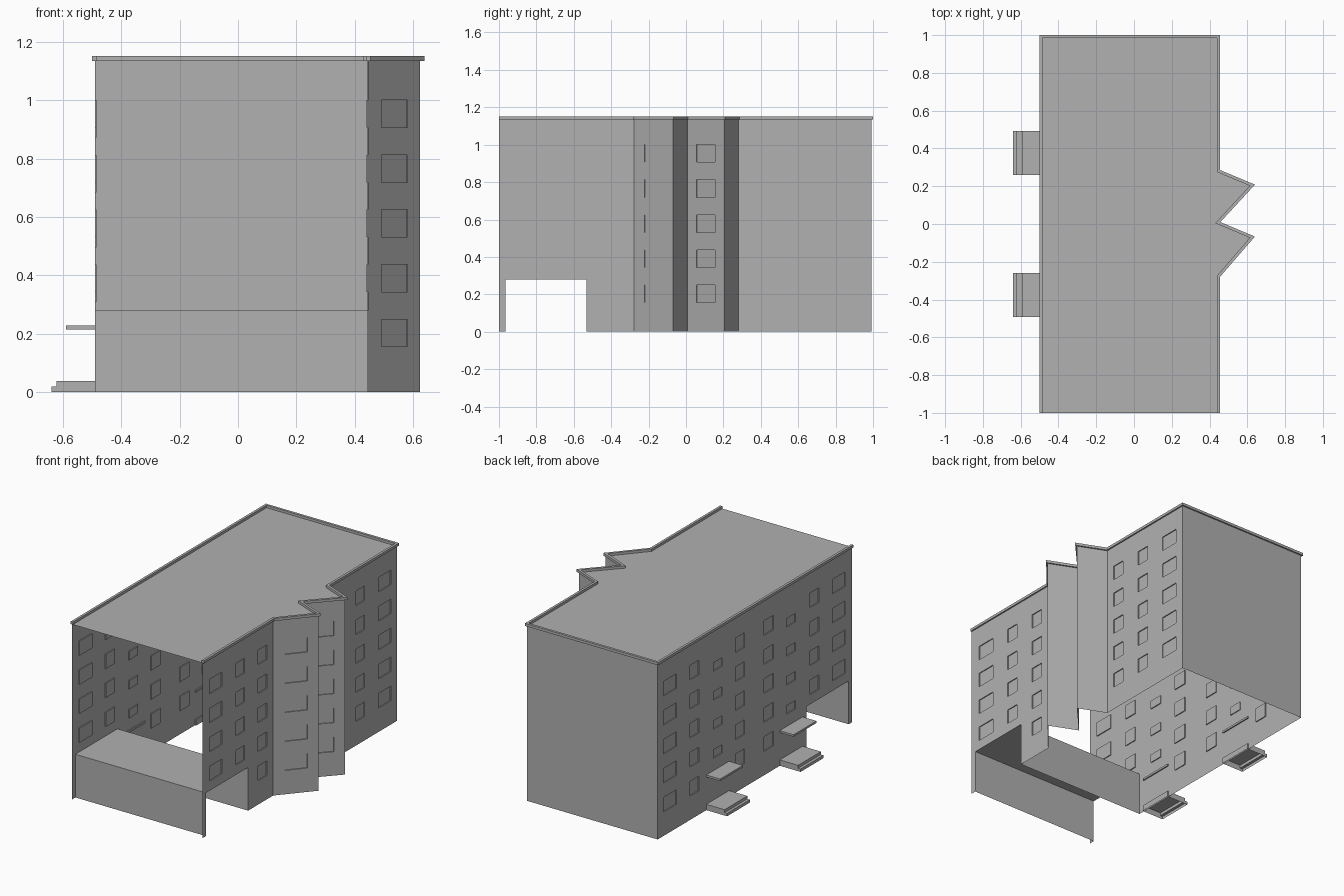
import bpy
import bmesh
from mathutils import Vector

if "Cube" in bpy.data.objects:
    bpy.data.objects.remove(bpy.data.objects["Cube"])

XL, XR, YF, YB, H = -0.491, 0.446, -1.0, 0.991, 1.137
TUN = (-0.965, -0.533, 0.0, 0.28)           # passage opening: y0, y1, z0, z1
ROWS = [0.155 + 0.188 * i for i in range(5)]
WIN_H, DEPTH = 0.094, 0.006

# Mid grey finish shared by all parts
GREY = bpy.data.materials.new("mid_grey")
GREY.diffuse_color = (0.44, 0.44, 0.44, 1)
GREY.use_nodes = True
GREY.node_tree.nodes["Principled BSDF"].inputs["Base Color"].default_value = GREY.diffuse_color


def finish(name, bm):
    bmesh.ops.remove_doubles(bm, verts=bm.verts, dist=1e-5)
    mesh = bpy.data.meshes.new(name)
    bm.to_mesh(mesh)
    bm.free()
    mesh.materials.append(GREY)
    ob = bpy.data.objects.new(name, mesh)
    bpy.context.collection.objects.link(ob)
    return ob


def face(bm, pts):
    bm.faces.new([bm.verts.new(p) for p in pts])


def wall(name, p0, p1, windows=(), hole=None):
    """Sheet wall from p0 to p1 (outside on the right) with recessed windows."""
    bm = bmesh.new()
    p0, p1 = Vector((*p0, 0)), Vector((*p1, 0))
    along = p1 - p0
    inward = Vector((-along.y, along.x, 0)).normalized() * DEPTH

    def conv(w):
        a, b = sorted((y - p0.y) / along.y for y in w[:2])
        return a, b, w[2], w[3]

    wins = [conv(w) for w in windows]
    cuts = wins + ([conv(hole)] if hole else [])
    us = sorted({round(v, 5) for c in cuts for v in c[:2]} | {0.0, 1.0})
    zs = sorted({round(v, 5) for c in cuts for v in c[2:]} | {0.0, H})

    for u0, u1 in zip(us, us[1:]):
        for z0, z1 in zip(zs, zs[1:]):
            u, z = (u0 + u1) / 2, (z0 + z1) / 2
            if not any(a < u < b and c < z < d for a, b, c, d in cuts):
                face(bm, [p0 + along * a + Vector((0, 0, b))
                          for a, b in ((u0, z0), (u1, z0), (u1, z1), (u0, z1))])
    # window reveals and panes
    for a, b, c, d in wins:
        rim = [p0 + along * u + Vector((0, 0, z))
               for u, z in ((a, c), (b, c), (b, d), (a, d))]
        pane = [p + inward for p in rim]
        face(bm, pane)
        for i in range(4):
            j = (i + 1) % 4
            face(bm, [rim[i], rim[j], pane[j], pane[i]])
    return finish(name, bm)


def column(y0, y1, skip_ground=False):
    return [(y0, y1, z, z + WIN_H) for z in ROWS[skip_ground:]]


def extrude_y(name, prof, y0, y1, closed):
    """Extrude an x-z profile along y with end caps; open profiles have no bottom."""
    bm = bmesh.new()
    ends = [[bm.verts.new((x, y, z)) for x, z in prof] for y in (y0, y1)]
    n = len(prof)
    for i in range(n if closed else n - 1):
        j = (i + 1) % n
        bm.faces.new((ends[0][i], ends[0][j], ends[1][j], ends[1][i]))
    for e in ends:
        bm.faces.new(e)
    bmesh.ops.recalc_face_normals(bm, faces=bm.faces)
    return finish(name, bm)


def offset(path, d):
    """Mitred offset of an open path, positive to the right."""
    pts = [Vector(p) for p in path]
    norms = [Vector((b.y - a.y, a.x - b.x)).normalized() for a, b in zip(pts, pts[1:])]
    out = []
    for i, p in enumerate(pts):
        n0, n1 = norms[max(i - 1, 0)], norms[min(i, len(norms) - 1)]
        out.append(p + (n0 + n1) * d / (1 + n0.dot(n1)))
    return out


# Footprint, counter-clockwise, open at the front
path = [(XR, YF), (XR, -0.277), (0.625, -0.07), (0.442, 0.007), (0.625, 0.205),
        (XR, 0.28), (XR, YB), (XL, YB), (XL, YF)]

# Window layout
wide, mid, near = (0.80, 0.93), (0.57, 0.66), (0.34, 0.43)
inner, stair = (0.10, 0.195), (0.33, 0.42)
neg = lambda c: (-c[1], -c[0])
right_front = column(*neg(wide), True) + column(*neg(mid), True) + column(*neg(near))
right_back = column(*wide) + column(*mid) + column(*near)
left = (column(*neg(wide), True) + column(*neg(mid), True) + column(*wide) + column(*mid)
        + column(*inner) + column(*neg(inner)))
for c in (stair, neg(stair)):
    left += [(c[0], c[1], z - 0.035, z + 0.02) for z in ROWS[1:]]

# Walls
layout = {0: ("right_wall_front", right_front, TUN),
          1: ("bay_front_window_side", column(-0.223, -0.12), None),
          2: ("bay_front_return", (), None),
          3: ("bay_back_window_side", column(0.055, 0.155), None),
          4: ("bay_back_return", (), None),
          5: ("right_wall_back", right_back, None),
          6: ("back_wall", (), None),
          7: ("left_wall", left, TUN)}
for i, (name, wins, hole) in layout.items():
    wall(name, path[i], path[i + 1], wins, hole)

# Passage lining through the building
bm = bmesh.new()
prof = [(TUN[1], 0), (TUN[1], TUN[3]), (TUN[0], TUN[3]), (TUN[0], 0)]
for (ya, za), (yb, zb) in zip(prof, prof[1:]):
    face(bm, [(XL, ya, za), (XR, ya, za), (XR, yb, zb), (XL, yb, zb)])
finish("passage_lining", bm)

# Roof surface
bm = bmesh.new()
face(bm, [(p.x, p.y, 1.136) for p in offset(path, -0.007)])
finish("roof", bm)

# Roof edge trim swept along the footprint
bm = bmesh.new()
section = [(-0.007, 1.135), (0.009, 1.135), (0.009, 1.152), (-0.007, 1.152)]
rails = [[bm.verts.new((p.x, p.y, z)) for p in offset(path, d)] for d, z in section]
for k in range(4):
    a, b = rails[k], rails[(k + 1) % 4]
    for i in range(len(path) - 1):
        bm.faces.new((a[i], a[i + 1], b[i + 1], b[i]))
for end in (0, -1):
    bm.faces.new([r[end] for r in rails])
bmesh.ops.recalc_face_normals(bm, faces=bm.faces)
finish("roof_trim", bm)

# Entrance steps (open underneath) and canopies, slightly let into the wall
XI = XL + 0.008
steps = [(XI, 0), (-0.64, 0), (-0.64, 0.019), (-0.622, 0.019), (-0.622, 0.038), (XI, 0.038)]
canopy = [(XI, 0.215), (-0.59, 0.215), (-0.59, 0.228), (XI, 0.228)]
for side, (y0, y1) in (("back", (0.26, 0.493)), ("front", (-0.493, -0.26))):
    extrude_y(f"entrance_steps_{side}", steps[1:] + [(XI, 0)], y0, y1, False)
    extrude_y(f"canopy_{side}", canopy, y0, y1, True)
